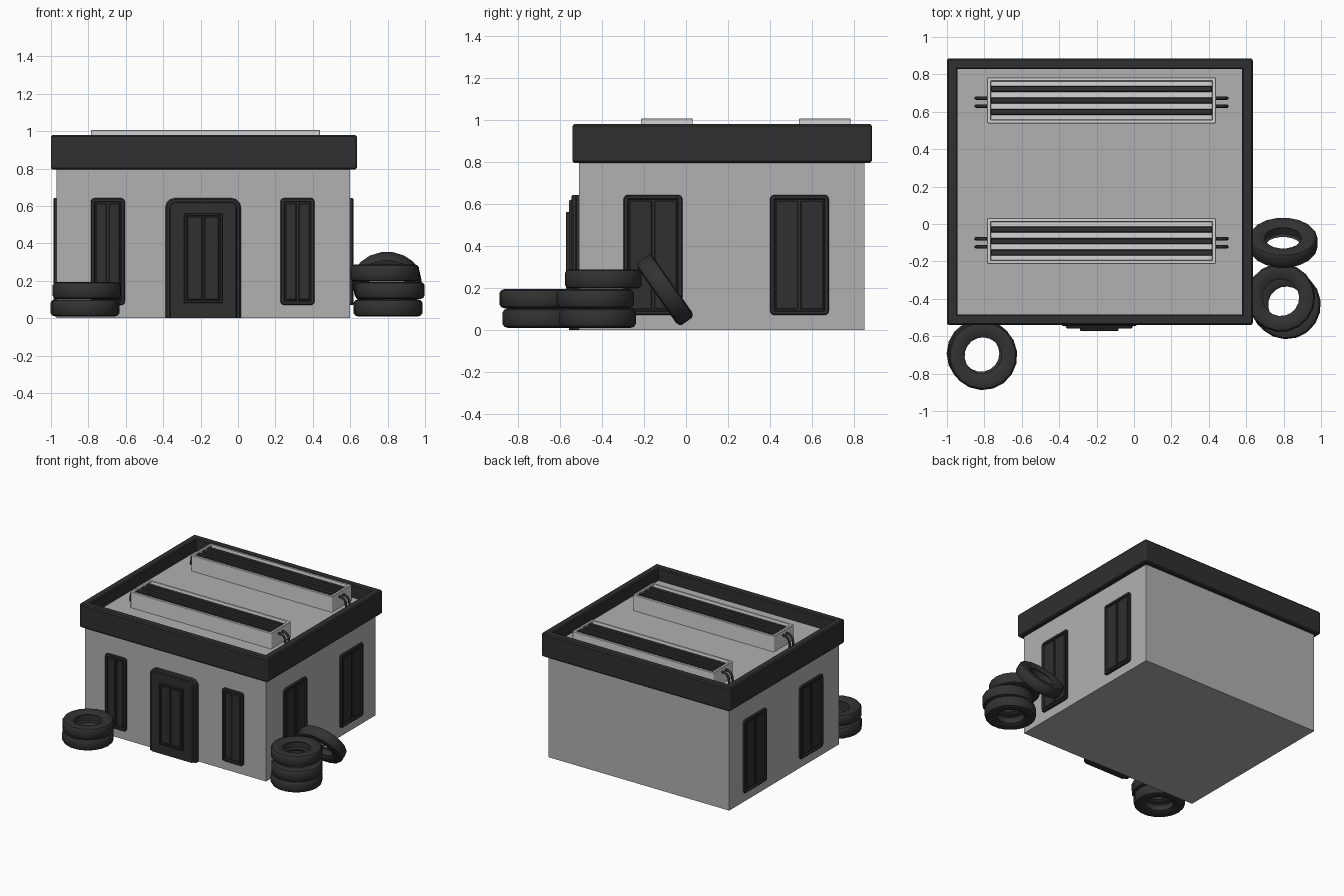
import bpy, bmesh, math
from mathutils import Matrix, Vector

if "Cube" in bpy.data.objects:
    bpy.data.objects.remove(bpy.data.objects["Cube"])


def material(name, v):
    m = bpy.data.materials.new(name)
    m.diffuse_color = (v, v, v, 1)
    m.use_nodes = True
    m.node_tree.nodes["Principled BSDF"].inputs["Base Color"].default_value = m.diffuse_color
    return m


WALL = material("wall grey", 0.44)
LIGHT = material("light grey", 0.66)
DARK = material("charcoal", 0.029)
RUBBER = material("rubber black", 0.032)


def finish(bm, name, mat, matrix=Matrix(), smooth=None):
    bmesh.ops.recalc_face_normals(bm, faces=bm.faces)
    me = bpy.data.meshes.new(name)
    bm.to_mesh(me)
    bm.free()
    ob = bpy.data.objects.new(name, me)
    bpy.context.collection.objects.link(ob)
    me.materials.append(mat)
    ob.matrix_world = matrix
    if smooth:
        bpy.context.view_layer.objects.active = ob
        ob.select_set(True)
        bpy.ops.object.shade_smooth_by_angle(angle=math.radians(smooth))
        ob.select_set(False)
    return ob


def outline(x0, x1, y0, y1, r, square_bottom=False):
    """Rectangle outline with rounded corners."""
    if r <= 0:
        return [(x0, y0), (x1, y0), (x1, y1), (x0, y1)]
    pts = []
    for i, (cx, cy) in enumerate([(x0, y0), (x1, y0), (x1, y1), (x0, y1)]):
        rr = 0.0005 if square_bottom and i < 2 else r
        px = cx + rr if i in (0, 3) else cx - rr
        py = cy + rr if i < 2 else cy - rr
        for k in range(4):
            a = math.radians(180 + 90 * i + 30 * k)
            pts.append((px + rr * math.cos(a), py + rr * math.sin(a)))
    return pts


def loft(name, mat, rect, steps, r=0, closed=False, matrix=Matrix(), square_bottom=False):
    """Stack of rectangles given as (inset, height); capped, or closed to a ring."""
    bm = bmesh.new()
    x0, x1, y0, y1 = rect
    loops = []
    for d, h in steps:
        bottom = y0 if square_bottom else y0 + d
        rr = max(r - d, 0.002) if r else 0
        loops.append([bm.verts.new((x, y, h)) for x, y in
                      outline(x0 + d, x1 - d, bottom, y1 - d, rr, square_bottom)])
    pairs = list(zip(loops, loops[1:]))
    if closed:
        pairs.append((loops[-1], loops[0]))
    for a, b in pairs:
        for i in range(len(a)):
            j = (i + 1) % len(a)
            bm.faces.new((a[i], a[j], b[j], b[i]))
    if not closed:
        bm.faces.new(loops[0])
        bm.faces.new(loops[-1])
    return finish(bm, name, mat, matrix)


def wall_frame(origin, normal):
    """Matrix with local x along the wall, y up and z out of the wall."""
    n, up = Vector(normal), Vector((0, 0, 1))
    m = Matrix((up.cross(n), up, n)).transposed().to_4x4()
    return Matrix.Translation(origin) @ m


# building body and parapet
loft("building_walls", WALL, (-0.97, 0.60, -0.51, 0.85), [(0, 0), (0, 0.88)])
loft("roof_parapet", DARK, (-1.0, 0.635, -0.54, 0.885),
     [(0.008, 0.795), (0, 0.803), (0, 0.97), (0.008, 0.98), (0.05, 0.98),
      (0.057, 0.973), (0.057, 0.87), (0.057, 0.795)], r=0.012, closed=True)
loft("roof_deck", WALL, (-0.96, 0.59, -0.5, 0.84), [(0, 0.86), (0, 0.882)])


# windows: frame, recessed pane field and two raised panes
def window(name, origin, normal, w):
    m = wall_frame(origin, normal)
    h = w / 2
    loft(name + "_frame", DARK, (-h, h, 0.07, 0.642),
         [(0, -0.01), (0, 0.012), (0.005, 0.017), (0.018, 0.017), (0.022, 0.007)],
         r=0.02, matrix=m)
    for s in (-1, 1):
        a, b = sorted((s * 0.006, s * (h - 0.026)))
        loft(name + "_pane", DARK, (a, b, 0.098, 0.614),
             [(0, 0), (0, 0.010), (0.004, 0.013)], matrix=m)


for x in (-0.696, 0.318):
    window("front_window", (x, -0.51, 0), (0, -1, 0), 0.182)
for y in (-0.157, 0.54):
    window("right_window", (0.60, y, 0), (1, 0, 0), 0.28)
    window("left_window", (-0.97, y, 0), (-1, 0, 0), 0.28)

# door: stepped slab with raised panel and two leaves
door = wall_frame((-0.186, -0.51, 0), (0, -1, 0))
loft("door_frame", DARK, (-0.202, 0.202, 0, 0.642),
     [(0, -0.01), (0, 0.028), (0.008, 0.036), (0.022, 0.036), (0.027, 0.046), (0.032, 0.048)],
     r=0.05, matrix=door, square_bottom=True)
loft("door_panel", DARK, (-0.104, 0.104, 0.08, 0.56),
     [(0, 0.04), (0, 0.058), (0.004, 0.061), (0.012, 0.061), (0.015, 0.052)], matrix=door)
for a, b in ((-0.084, -0.005), (0.005, 0.084)):
    loft("door_leaf", DARK, (a, b, 0.098, 0.542), [(0, 0.05), (0, 0.057), (0.004, 0.06)],
         matrix=door)


# rooftop vent units with slats and bent pipes
def pipe(name, x, y, s):
    cu = bpy.data.curves.new(name, "CURVE")
    cu.dimensions = "3D"
    cu.bevel_depth = 0.009
    cu.bevel_resolution = 1
    cu.use_fill_caps = True
    path = [(-0.01, 0.972), (0.02, 0.972), (0.042, 0.962), (0.056, 0.94), (0.06, 0.91), (0.06, 0.875)]
    sp = cu.splines.new("POLY")
    sp.points.add(len(path) - 1)
    for p, (d, z) in zip(sp.points, path):
        p.co = (x + s * d, y, z, 1)
    cu.materials.append(DARK)
    ob = bpy.data.objects.new(name, cu)
    bpy.context.collection.objects.link(ob)
    bpy.context.view_layer.objects.active = ob
    ob.select_set(True)
    bpy.ops.object.convert(target="MESH")
    bpy.context.object.select_set(False)


for yc in (0.661, -0.091):
    loft("vent_box", LIGHT, (-0.785, 0.438, yc - 0.123, yc + 0.123),
         [(0, 0.87), (0, 1.003), (0.003, 1.006), (0.018, 1.006), (0.021, 0.98)], r=0.008)
    for k in (-1, 0, 1):
        y = yc + k * 0.062
        loft("vent_slat", DARK, (-0.765, 0.418, y - 0.016, y + 0.016),
             [(0, 0.975), (0, 0.998), (0.004, 1.001)])
    for dy in (-0.031, 0.012):
        pipe("vent_pipe", -0.785, yc + dy, -1)
        pipe("vent_pipe", 0.438, yc + dy, 1)


# tyres: rounded section spun round the axis
def tyre(name, pos, tilt=0, turn=0):
    section = [(0.098, 0.030), (0.108, 0.038), (0.135, 0.044), (0.160, 0.046), (0.176, 0.040),
               (0.184, 0.028)]
    section += [(r, -z) for r, z in reversed(section)]
    section += [(0.112, -0.022), (0.112, 0.022)]
    n = 18
    bm = bmesh.new()
    rings = [[bm.verts.new((r * math.cos(2 * math.pi * i / n), r * math.sin(2 * math.pi * i / n), z))
              for r, z in section] for i in range(n)]
    for i in range(n):
        a, b = rings[i], rings[(i + 1) % n]
        for j in range(len(section)):
            k = (j + 1) % len(section)
            bm.faces.new((a[j], b[j], b[k], a[k]))
    m = Matrix.Translation(pos) @ Matrix.Rotation(math.radians(tilt), 4, "X") \
        @ Matrix.Rotation(math.radians(turn), 4, "Z")
    finish(bm, name, RUBBER, m, smooth=35)


tyre("left_stack_tyre", (-0.818, -0.692, 0.055))
tyre("left_stack_tyre", (-0.808, -0.704, 0.148), turn=7)
tyre("right_stack_tyre", (0.802, -0.420, 0.055))
tyre("right_stack_tyre", (0.815, -0.432, 0.148), turn=7)
tyre("right_stack_tyre", (0.785, -0.394, 0.242), turn=3)
tyre("leaning_tyre", (0.797, -0.100, 0.188), tilt=-55)
